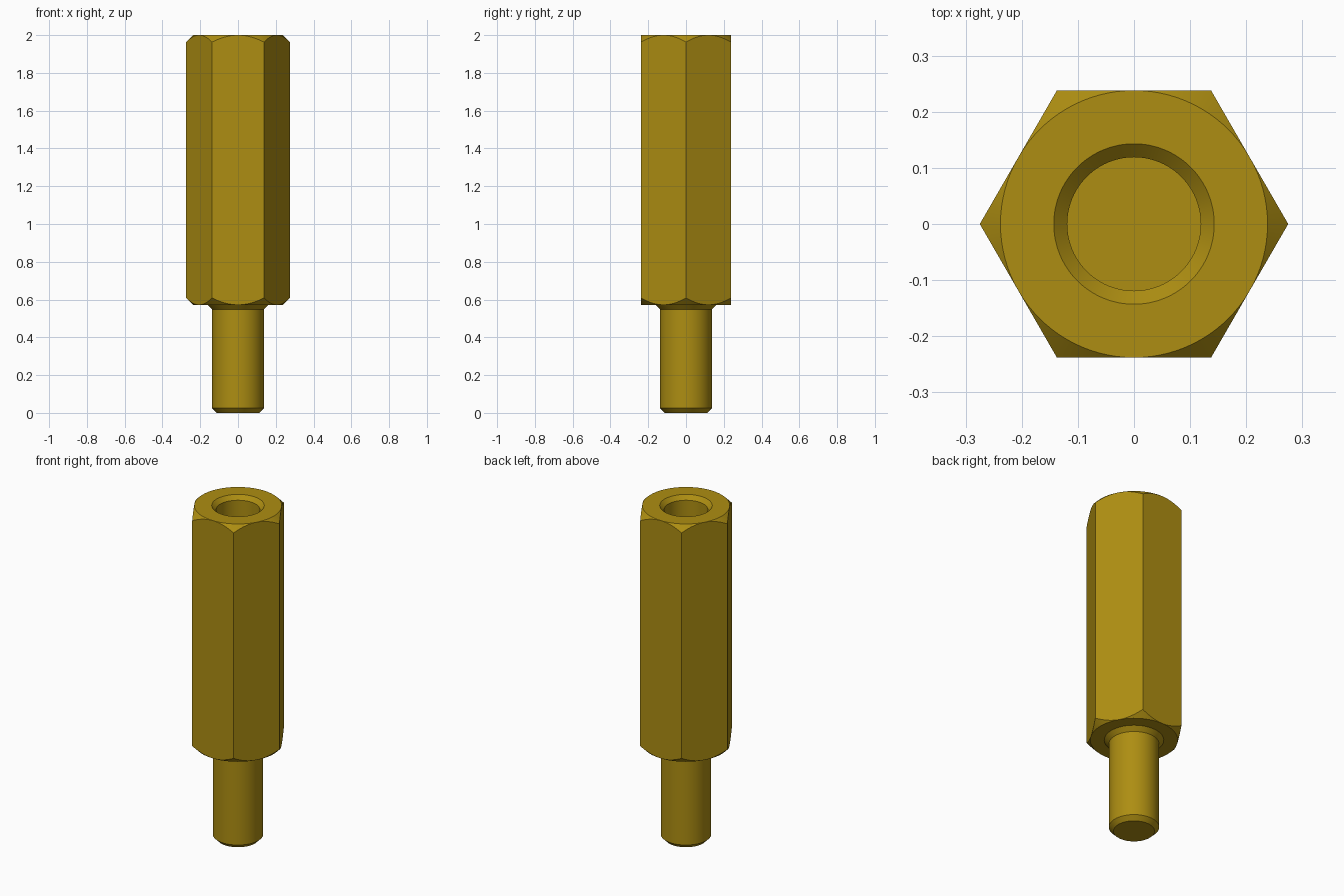
import bpy, bmesh, math

if "Cube" in bpy.data.objects:
    bpy.data.objects.remove(bpy.data.objects["Cube"])

SIDE_STEPS = 16                 # samples across each hex flat
N = 6 * SIDE_STEPS
A = 0.238                       # hex half width across flats
TOP, BASE = 2.0, 0.572          # hex body ends
HOLE_FLOOR = 1.2


def hex_radius(t):
    """Distance to the hexagon outline at angle t (corners on the x axis)."""
    return A / math.cos((t % (math.pi / 3)) - math.pi / 6)


def circle(r, z):
    return lambda t: (r, z)


def hex_edge(z, sign):
    """Curved edge where the 45 degree end cone meets the flats."""
    return lambda t: (hex_radius(t), z + sign * (hex_radius(t) - A))


# Rings from stud tip, up the outside, then down into the blind hole
rings = [
    circle(0.112, 0), circle(0.137, 0.025),                   # stud tip
    circle(0.137, BASE - 0.025), circle(0.162, BASE),         # flared root
    circle(A, BASE), hex_edge(BASE, 1),                       # lower hex end
    hex_edge(TOP, -1), circle(A, TOP),                        # upper hex end
    circle(0.143, TOP), circle(0.119, TOP - 0.024),           # countersink
    circle(0.119, HOLE_FLOOR),                                # hole
]

bm = bmesh.new()
loops = []
for ring in rings:
    loop = []
    for i in range(N):
        t = 2 * math.pi * i / N
        r, z = ring(t)
        loop.append(bm.verts.new((r * math.cos(t), r * math.sin(t), z)))
    loops.append(loop)
for lo, hi in zip(loops, loops[1:]):
    for i in range(N):
        j = (i + 1) % N
        bm.faces.new((lo[i], lo[j], hi[j], hi[i]))
bm.faces.new(loops[0][::-1])
bm.faces.new(loops[-1])
bmesh.ops.remove_doubles(bm, verts=bm.verts, dist=1e-5)
bmesh.ops.recalc_face_normals(bm, faces=bm.faces)

mesh = bpy.data.meshes.new("hex_standoff")
bm.to_mesh(mesh)
bm.free()
standoff = bpy.data.objects.new("hex_standoff", mesh)
bpy.context.collection.objects.link(standoff)

# Brass
brass = bpy.data.materials.new("brass")
brass.diffuse_color = (0.42, 0.27, 0.006, 1)
brass.use_nodes = True
brass.node_tree.nodes["Principled BSDF"].inputs["Base Color"].default_value = brass.diffuse_color
mesh.materials.append(brass)

bpy.context.view_layer.objects.active = standoff
standoff.select_set(True)
bpy.ops.object.shade_smooth_by_angle(angle=math.radians(30))
